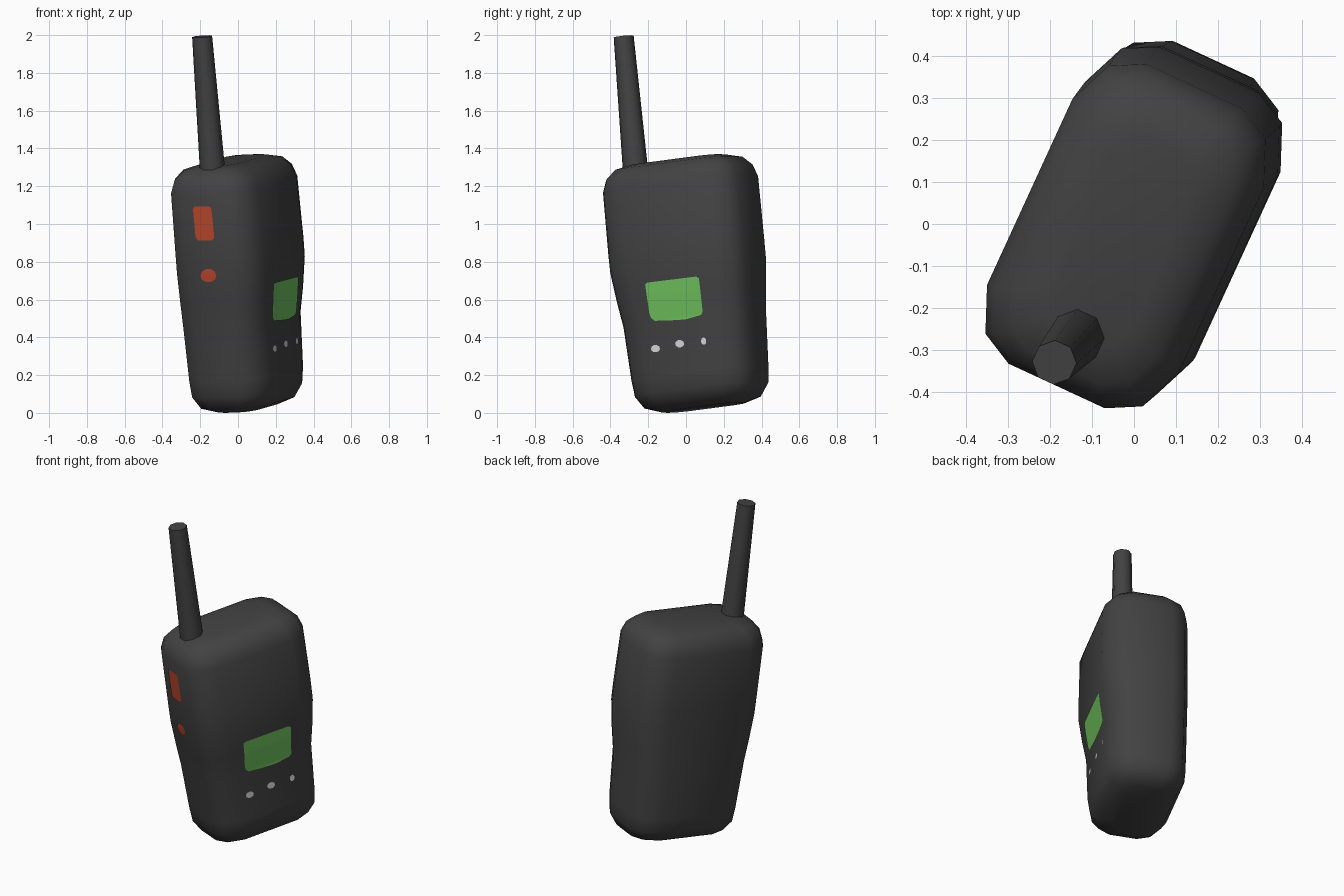
import bpy, bmesh, math
from mathutils import Vector
from mathutils.bvhtree import BVHTree

if "Cube" in bpy.data.objects:
    bpy.data.objects.remove(bpy.data.objects["Cube"])


def mat(name, r, g, b):
    m = bpy.data.materials.new(name)
    m.diffuse_color = (r, g, b, 1)
    m.use_nodes = True
    m.node_tree.nodes["Principled BSDF"].inputs["Base Color"].default_value = m.diffuse_color
    return m


DARK = mat("dark_grey", 0.055, 0.055, 0.055)
GREEN = mat("screen_green", 0.16, 0.53, 0.11)
RED = mat("button_red", 0.5, 0.065, 0.028)
WHITE = mat("pale_grey", 0.65, 0.65, 0.65)

# Leaning frame of the handset: U across the wide face, N out of the screen face, W up
u0, n0 = Vector((0.42, 0.9075, 0)), Vector((0.9075, -0.42, 0))
W = (Vector((0, 0, 1)) - 0.12 * u0 - 0.025 * n0).normalized()
U = (u0 - W * u0.dot(W)).normalized()
N = U.cross(W).normalized()
BASE = Vector((0.06, 0.09, 0.028))


def make_object(bm, name, material, angle=60):
    me = bpy.data.meshes.new(name)
    bm.to_mesh(me)
    ob = bpy.data.objects.new(name, me)
    bpy.context.collection.objects.link(ob)
    me.materials.append(material)
    bpy.ops.object.select_all(action='DESELECT')
    ob.select_set(True)
    bpy.context.view_layer.objects.active = ob
    bpy.ops.object.shade_smooth_by_angle(angle=math.radians(angle))
    return ob


def loft(rings):
    bm = bmesh.new()
    loops = [[bm.verts.new(p) for p in r] for r in rings]
    for a, b in zip(loops, loops[1:]):
        for i in range(len(a)):
            j = (i + 1) % len(a)
            bm.faces.new((a[i], a[j], b[j], b[i]))
    bm.faces.new(loops[0][::-1])
    bm.faces.new(loops[-1])
    bmesh.ops.recalc_face_normals(bm, faces=bm.faces)
    return bm


# Body: rounded cross-sections (height, half width, front depth, back depth, inset)
LEVELS = [
    (0.000, 0.345, 0.225, 0.235, 0.120),
    (0.030, 0.345, 0.225, 0.235, 0.040),
    (0.095, 0.347, 0.228, 0.238, 0.005),
    (0.180, 0.350, 0.232, 0.240, 0.000),
    (0.470, 0.365, 0.234, 0.245, 0.000),
    (0.600, 0.380, 0.252, 0.245, 0.000),
    (0.760, 0.395, 0.268, 0.245, 0.000),
    (0.860, 0.396, 0.268, 0.245, 0.000),
    (1.190, 0.396, 0.258, 0.245, 0.000),
    (1.255, 0.394, 0.255, 0.243, 0.018),
    (1.300, 0.394, 0.255, 0.243, 0.060),
    (1.320, 0.394, 0.255, 0.243, 0.135),
]


def section(h, hw, front, back, inset):
    pts = []
    k = 1 - inset / 0.3
    for su, sn in ((1, 1), (-1, 1), (-1, -1), (1, -1)):
        a, b = hw - inset, (front if sn > 0 else back) - inset
        corner = [(a, b - 0.125 * k), (a - 0.042 * k, b - 0.045 * k), (a - 0.15 * k, b)]
        if su * sn < 0:
            corner.reverse()
        pts += [BASE + U * su * p + N * sn * q + W * h for p, q in corner]
    return pts


body_bm = loft([section(*lv) for lv in LEVELS])
tree = BVHTree.FromBMesh(body_bm)
make_object(body_bm, "body", DARK)

# Antenna: tapering eight-sided rod
root, tip = Vector((-0.130, -0.262, 1.22)), Vector((-0.190, -0.330, 1.993))


def ring(c, r):
    return [c + U * r * math.cos(t) + N * r * math.sin(t)
            for t in (math.pi * (i + 0.5) / 4 for i in range(8))]


make_object(loft([ring(root, 0.068), ring(tip, 0.053)]), "antenna", DARK, 50)


# Thin plates that follow the body: outlines as seen from the right (y, z) or front (x, z)
def plate(name, outline, view, material, steps=6):
    pts = []
    for i, p in enumerate(outline):
        p, q = Vector(p), Vector(outline[(i + 1) % len(outline)])
        n = max(1, round((q - p).length / 0.03))
        pts += [p.lerp(q, k / n) for k in range(n)]
    centre = sum(pts, Vector((0, 0))) / len(pts)
    ray = Vector((-1, 0, 0)) if view == "right" else Vector((0, 1, 0))
    bm = bmesh.new()

    def drop(p):
        start = Vector((2, p.x, p.y)) if view == "right" else Vector((p.x, -2, p.y))
        hit, normal, _, _ = tree.ray_cast(start, ray)
        return bm.verts.new(hit + normal * 0.004)

    mid = drop(centre)
    prev = None
    for s in range(1, steps + 1):
        cur = [drop(centre.lerp(p, s / steps)) for p in pts]
        for i in range(len(cur)):
            j = (i + 1) % len(cur)
            bm.faces.new((mid, cur[i], cur[j]) if prev is None
                         else (prev[i], cur[i], cur[j], prev[j]))
        prev = cur
    bm.normal_update()
    if sum((f.normal for f in bm.faces), Vector()).dot(ray) > 0:
        bmesh.ops.reverse_faces(bm, faces=bm.faces)
    make_object(bm, name, material)


def oval(x, z, rx, rz, n=10):
    return [(x + rx * math.cos(2 * math.pi * i / n), z + rz * math.sin(2 * math.pi * i / n))
            for i in range(n)]


# Screen
plate("screen", [(-0.215, 0.68), (-0.205, 0.69), (0.055, 0.722), (0.07, 0.713),
                 (0.09, 0.535), (0.08, 0.518), (0.0, 0.495), (-0.10, 0.488),
                 (-0.165, 0.488), (-0.185, 0.505), (-0.193, 0.53)], "right", GREEN, 10)

# Small keys under the screen
for i, (y, z, r) in enumerate(((-0.16, 0.34, 0.024), (-0.032, 0.366, 0.024), (0.095, 0.38, 0.014))):
    plate(f"key_{i + 1}", oval(y, z, r, 0.02), "right", WHITE, 2)

# Side buttons
plate("talk_button", [(-0.237, 1.08), (-0.228, 1.093), (-0.15, 1.093), (-0.139, 1.08),
                      (-0.124, 0.93), (-0.135, 0.913), (-0.21, 0.913), (-0.223, 0.93)],
      "front", RED)
plate("round_button", oval(-0.155, 0.727, 0.042, 0.036), "front", RED, 3)
